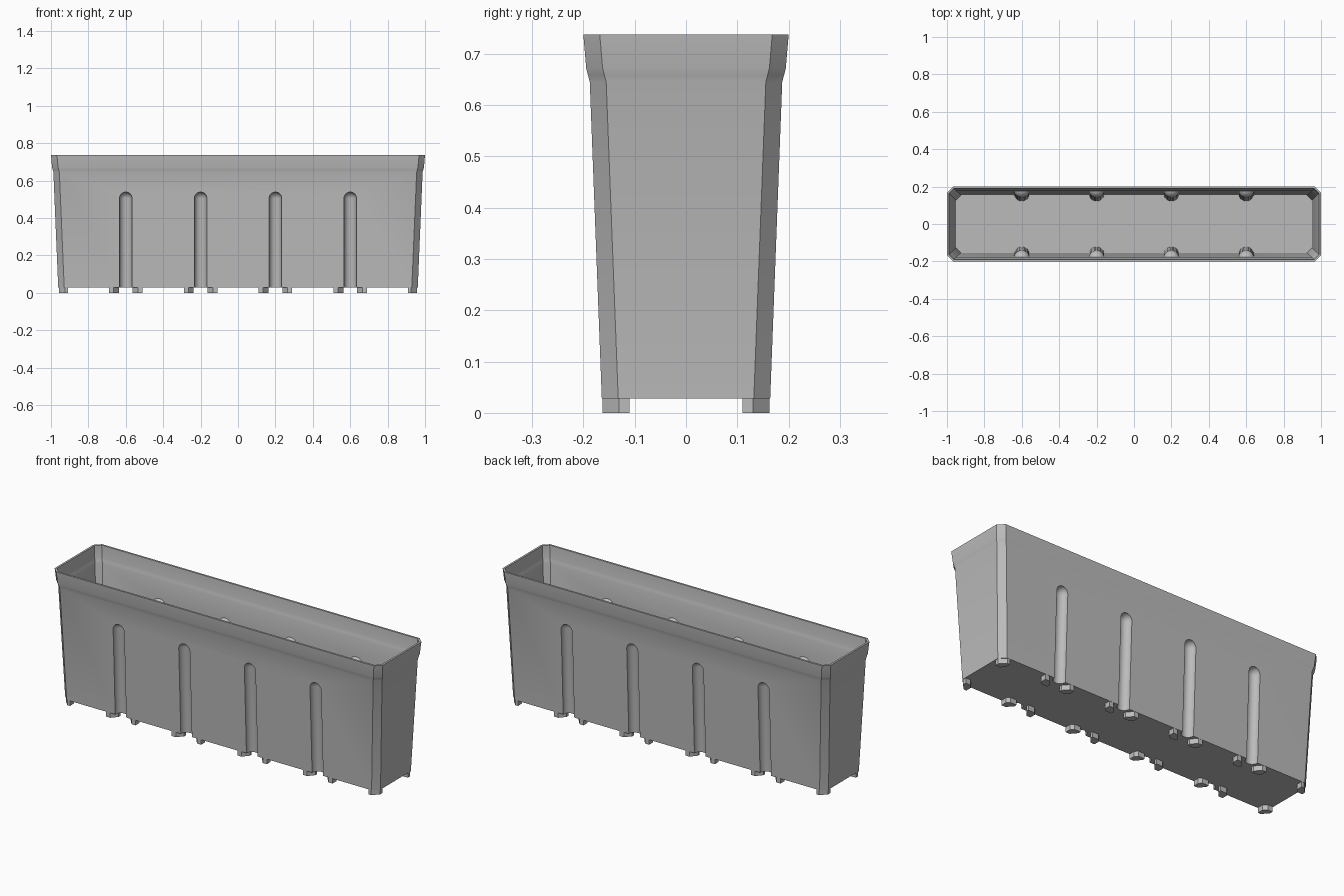
import bpy, bmesh, math

cube = bpy.data.objects.get("Cube")
if cube:
    bpy.data.objects.remove(cube)

GREY = (0.5, 0.5, 0.5, 1)
plastic = bpy.data.materials.new("grey plastic")
plastic.use_nodes = True
plastic.diffuse_color = GREY
plastic.node_tree.nodes["Principled BSDF"].inputs["Base Color"].default_value = GREY

FLOOR, TOP, WALL = 0.028, 0.737, 0.01
SLOTS = (-0.6, -0.2, 0.2, 0.6)


def loft(name, rings):
    """Closed solid through a stack of equal-length rings."""
    bm = bmesh.new()
    loops = [[bm.verts.new(p) for p in ring] for ring in rings]
    for a, b in zip(loops, loops[1:]):
        for i in range(len(a)):
            j = (i + 1) % len(a)
            bm.faces.new((a[i], a[j], b[j], b[i]))
    bm.faces.new(loops[0])
    bm.faces.new(loops[-1])
    bmesh.ops.recalc_face_normals(bm, faces=bm.faces)
    mesh = bpy.data.meshes.new(name)
    bm.to_mesh(mesh)
    bm.free()
    mesh.materials.append(plastic)
    obj = bpy.data.objects.new(name, mesh)
    bpy.context.collection.objects.link(obj)
    return obj


def chamfered(hx, hy, z, c=0.032):
    """Rectangle with cut corners."""
    q = [(hx, hy - c), (hx - c, hy)]
    pts = q + [(-x, y) for x, y in q[::-1]]
    pts += [(-x, -y) for x, y in pts]
    return [(x, y, z) for x, y in pts]


def half_depth(z):
    return 0.163 + 0.038 * z


def tub(name, inset, bottom, top):
    """Tapered body that flares into the rim."""
    flare = [(0.645, 0.1875), (0.658, 0.191), (0.672, 0.1945), (top, 0.2)]
    profile = [(bottom, half_depth(bottom))] + flare
    return loft(name, [chamfered(y + 0.797 - inset + 0.003 * z / TOP, y - inset, z,
                                 0.032 - inset * 0.59) for z, y in profile])


def capsule(name, x, side, r):
    """Round-topped rod leaning with the wall."""
    levels = [(-0.05, r)]
    for i in range(8):
        a = math.radians(12 * i)
        levels.append((0.505 + r * math.sin(a), r * math.cos(a)))
    n = 28
    angles = [math.tau * (k + 0.5) / n for k in range(n)]
    return loft(name, [[(x + rr * math.cos(t), side * half_depth(z) + rr * math.sin(t), z)
                        for t in angles] for z, rr in levels])


def cut(target, cutter):
    cutter.hide_render = True
    mod = target.modifiers.new("cut", 'BOOLEAN')
    mod.operation, mod.solver, mod.object = 'DIFFERENCE', 'EXACT', cutter
    bpy.context.view_layer.objects.active = target
    bpy.ops.object.modifier_apply(modifier=mod.name)
    bpy.data.objects.remove(cutter)


# Planter shell: grooves outside, matching ribs inside
body = tub("planter_body", 0, FLOOR, TOP)
cavity = tub("cavity", WALL, FLOOR + WALL, TOP + 0.01)
for x in SLOTS:
    for side in (-1, 1):
        cut(body, capsule("groove", x, side, 0.034))
        cut(cavity, capsule("rib", x, side, 0.042))
cut(body, cavity)
bpy.ops.object.select_all(action='DESELECT')
body.select_set(True)
bpy.context.view_layer.objects.active = body
bpy.ops.object.shade_smooth_by_angle(angle=math.radians(30))


def foot(name, outline):
    return loft(name, [[(x, y, z) for x, y in outline] for z in (0, FLOOR + 0.005)])


# Feet at the corners and on both sides of every groove
corner = [(0.926, 0.163), (0.958, 0.131), (0.958, 0.11), (0.93, 0.11), (0.91, 0.13), (0.91, 0.163)]
flank = [(0.037, 0.13), (0.065, 0.163), (0.09, 0.163), (0.09, 0.13), (0.075, 0.115), (0.037, 0.115)]
for sx in (-1, 1):
    for sy in (-1, 1):
        foot("corner_foot", [(sx * x, sy * y) for x, y in corner])
        for cx in SLOTS:
            foot("groove_foot", [(cx + sx * x, sy * y) for x, y in flank])
